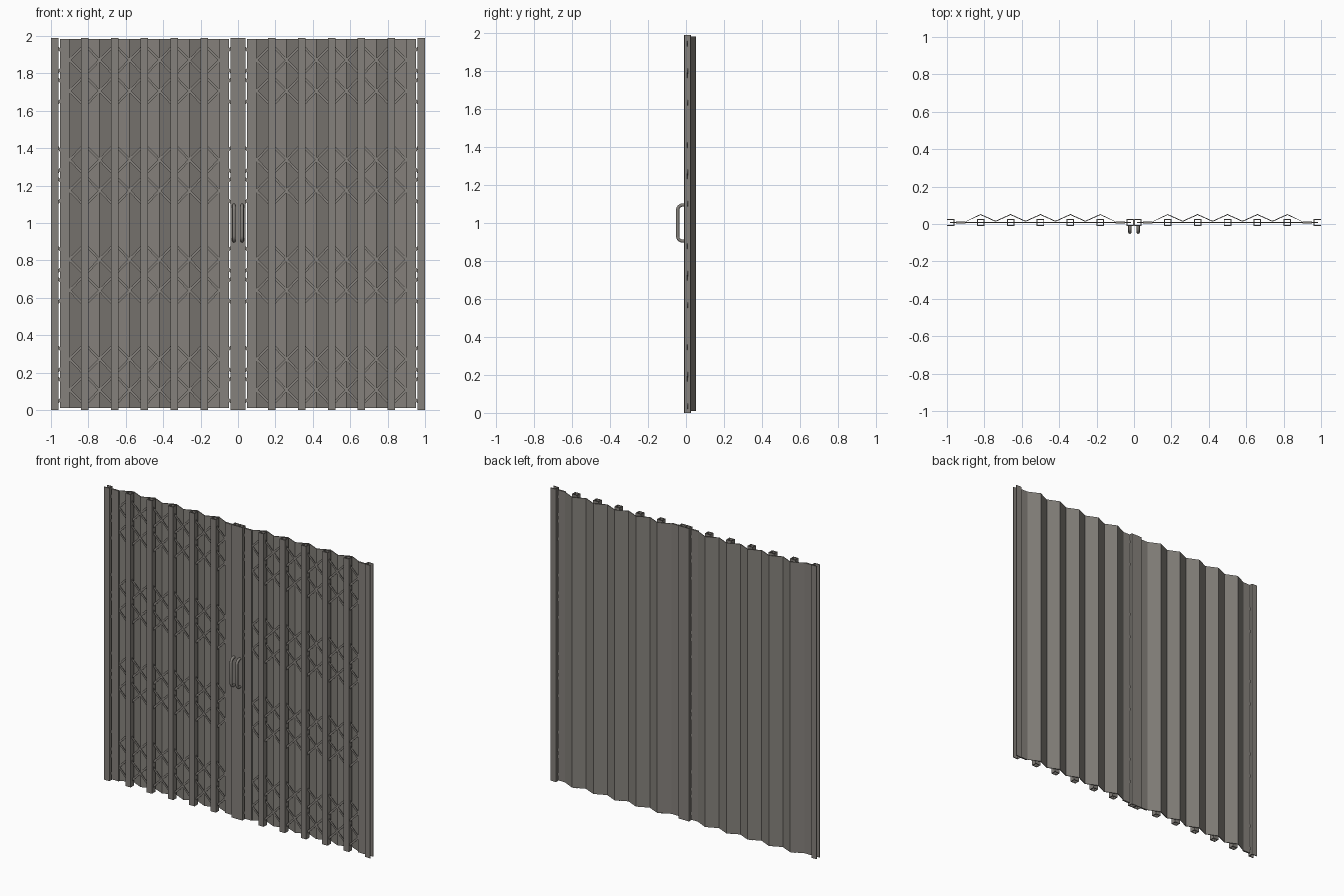
import bpy, bmesh, math
from mathutils import Vector

cube = bpy.data.objects.get("Cube")
if cube:
    bpy.data.objects.remove(cube)

steel = bpy.data.materials.new("warm grey steel")
steel.use_nodes = True
colour = (0.235, 0.22, 0.2, 1)
steel.diffuse_color = colour
steel.node_tree.nodes["Principled BSDF"].inputs["Base Color"].default_value = colour

PITCH, FIRST, WALL = 0.16, 0.02, 0.005
HALF, FRONT, BACK, TOP = 0.02, -0.01, 0.026, 1.99
POSTS = [FIRST + PITCH * i for i in range(7)]


def finish(name, bm):
    bmesh.ops.recalc_face_normals(bm, faces=bm.faces)
    mesh = bpy.data.meshes.new(name)
    bm.to_mesh(mesh)
    bm.free()
    mesh.materials.append(steel)
    obj = bpy.data.objects.new(name, mesh)
    bpy.context.collection.objects.link(obj)
    return obj


def prism(bm, outline, z0, z1):
    """Extrude an x-y outline upward."""
    face = bm.faces.new([bm.verts.new((x, y, z0)) for x, y in outline])
    new = bmesh.ops.extrude_face_region(bm, geom=[face])["geom"]
    verts = [g for g in new if isinstance(g, bmesh.types.BMVert)]
    bmesh.ops.translate(bm, verts=verts, vec=(0, 0, z1 - z0))


def rect(x0, x1, y0, y1):
    return [(x0, y0), (x1, y0), (x1, y1), (x0, y1)]


def tube(bm, x):
    """Hollow square upright made from four walls."""
    prism(bm, rect(x - HALF, x + HALF, FRONT, FRONT + WALL), 0, TOP)
    prism(bm, rect(x - HALF, x + HALF, BACK - WALL, BACK), 0, TOP)
    for edge in (x - HALF, x + HALF - WALL):
        prism(bm, rect(edge, edge + WALL, FRONT + WALL, BACK - WALL), 0, TOP)


def bar(bm, a, b, y, width=0.013, thick=0.0025):
    """Flat lattice strip between two x-z points."""
    a, b = Vector(a), Vector(b)
    d = (b - a).normalized() * width / 2
    n = Vector((-d.y, d.x))
    corners = [a - n, b - n, b + n, a + n]
    face = bm.faces.new([bm.verts.new((p.x, y, p.y)) for p in corners])
    new = bmesh.ops.extrude_face_region(bm, geom=[face])["geom"]
    verts = [g for g in new if isinstance(g, bmesh.types.BMVert)]
    bmesh.ops.translate(bm, verts=verts, vec=(0, thick, 0))


def build_leaf(side, label):
    # Intermediate uprights and the meeting stile
    for i, x in enumerate(POSTS[:-1]):
        bm = bmesh.new()
        tube(bm, side * x)
        finish(f"{label}_meeting_stile" if i == 0 else f"{label}_upright_{i}", bm)

    # End channel, open toward the wall
    bm = bmesh.new()
    x0, x1 = POSTS[-1] - HALF, POSTS[-1] + HALF
    prism(bm, [(side * x, y) for x, y in (
        (x0, FRONT), (x1, FRONT), (x1, FRONT + WALL), (x0 + WALL, FRONT + WALL),
        (x0 + WALL, BACK - WALL), (x1, BACK - WALL), (x1, BACK), (x0, BACK))], 0, TOP)
    finish(f"{label}_end_channel", bm)

    # Folded backing sheet with flat margins
    valley, peak, thick = 0.012, 0.048, 0.005
    a, b = POSTS[0] + PITCH / 2, POSTS[-1] - PITCH / 2
    folds = [(a + PITCH / 2 * i, peak if i % 2 else valley) for i in range(11)]
    front = [(0.047, 0.003), (a, 0.003)] + folds + [(b, 0.003), (0.953, 0.003)]
    back = [(0.047, 0.014), (a, 0.014)]
    back += [(x, y + thick) for x, y in folds[1:-1]] + [(b, 0.014), (0.953, 0.014)]
    bm = bmesh.new()
    prism(bm, [(side * x, y) for x, y in front + back[::-1]], 0.01, 1.983)
    finish(f"{label}_folded_sheet", bm)

    # Scissor lattice: four bands of crossing strips pivoted at the uprights
    bm = bmesh.new()
    rise = 0.165
    for band in range(4):
        z = 0.19 + band * 0.533
        for i, x in enumerate(POSTS):
            left = 0 if i == 0 else 1
            right = 0 if i == len(POSTS) - 1 else 1
            for slope, y in ((rise, 0.0055), (-rise, 0.0085)):
                bar(bm, (side * (x - left * PITCH), z - left * slope),
                    (side * (x + right * PITCH), z + right * slope), y)
    finish(f"{label}_scissor_lattice", bm)

    # Pull handle with rounded corners
    path = [(FRONT + 0.002, 0.905)]
    r, y_out = 0.026, -0.044
    for z, start in ((0.905 + r, 270), (1.095 - r, 180)):
        for k in range(5):
            t = math.radians(start - k * 22.5)
            path.append((y_out + r + r * math.cos(t), z + r * math.sin(t)))
    path.append((FRONT + 0.002, 1.095))
    curve = bpy.data.curves.new(f"{label}_pull_handle", "CURVE")
    curve.dimensions = "3D"
    curve.bevel_depth = 0.009
    curve.bevel_resolution = 3
    curve.use_fill_caps = True
    spline = curve.splines.new("POLY")
    spline.points.add(len(path) - 1)
    for point, (y, z) in zip(spline.points, path):
        point.co = (side * 0.022, y, z, 1)
    curve.materials.append(steel)
    handle = bpy.data.objects.new(f"{label}_pull_handle", curve)
    bpy.context.collection.objects.link(handle)


build_leaf(1, "left")
build_leaf(-1, "right")
